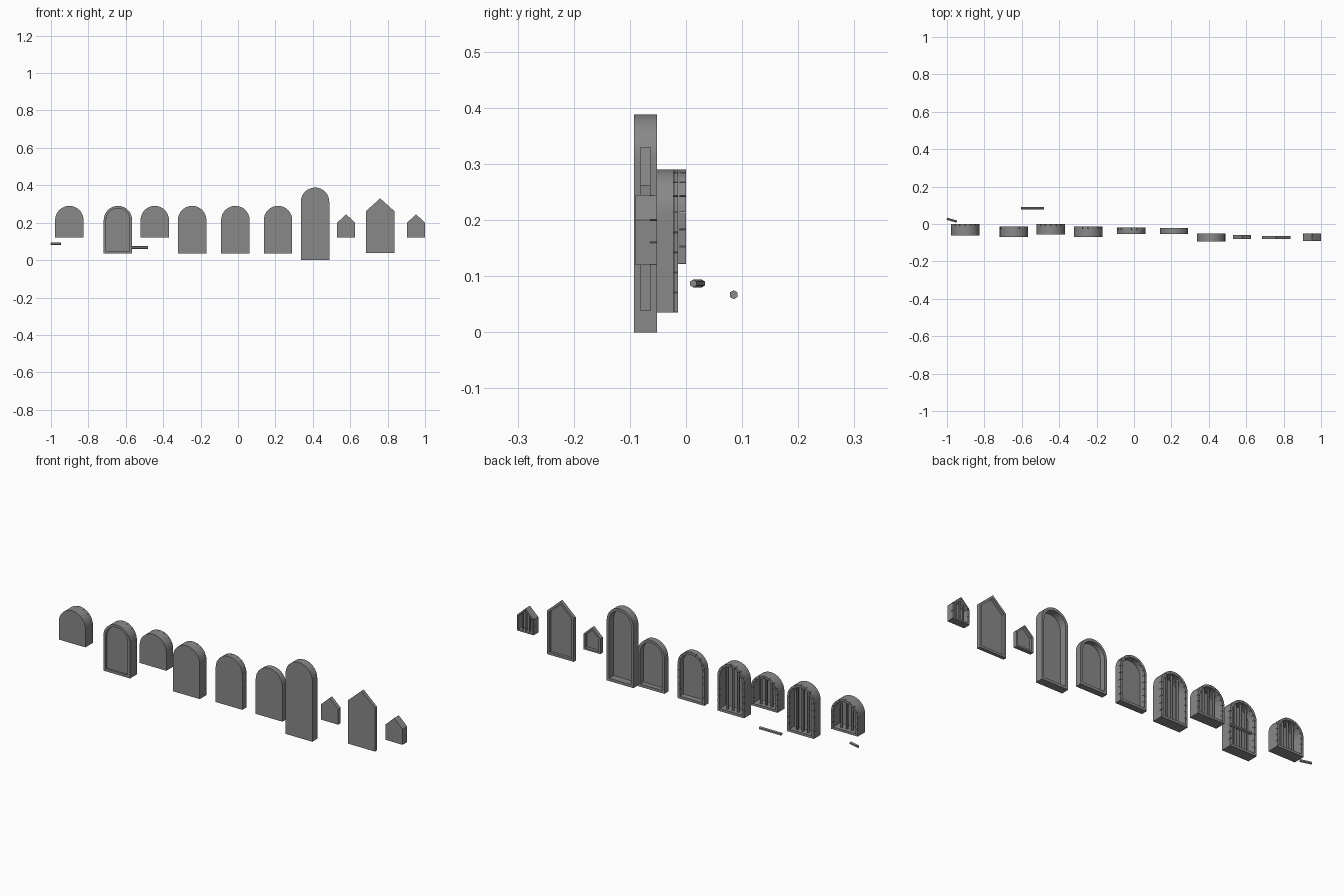
import bpy, bmesh, math
from mathutils import Vector

cube = bpy.data.objects.get("Cube")
if cube:
    bpy.data.objects.remove(cube)

stone = bpy.data.materials.new("stone_grey")
stone.use_nodes = True
GREY = (0.25, 0.25, 0.25, 1)
stone.diffuse_color = GREY
stone.node_tree.nodes["Principled BSDF"].inputs["Base Color"].default_value = GREY


def finish(bm, name, smooth=False):
    bmesh.ops.recalc_face_normals(bm, faces=bm.faces)
    mesh = bpy.data.meshes.new(name)
    bm.to_mesh(mesh)
    bm.free()
    mesh.materials.append(stone)
    ob = bpy.data.objects.new(name, mesh)
    bpy.context.collection.objects.link(ob)
    if smooth:
        bpy.ops.object.select_all(action='DESELECT')
        ob.select_set(True)
        bpy.context.view_layer.objects.active = ob
        bpy.ops.object.shade_smooth_by_angle(angle=math.radians(30))
    return ob


def outline(kind, cx, half, z0, z1, shoulder, t=0.0):
    """Opening outline, from bottom left over the head to bottom right, inset by t."""
    h, n = half - t, 16
    if kind == "arch":
        spring = z1 - half
        head = [(-h * math.cos(math.pi * i / n), spring + h * math.sin(math.pi * i / n))
                for i in range(n + 1)]
    else:
        slope = (z1 - shoulder) / half
        apex = z1 - t * math.hypot(1, slope)
        n = 4
        head = [(h * (2 * i / n - 1), apex - slope * h * abs(2 * i / n - 1))
                for i in range(n + 1)]
    steps = 2 * max(1, round((z1 - half - z0) / 0.034))
    low, top = z0 + t, head[0][1]
    jamb = [low + (top - low) * i / steps for i in range(steps)]
    pts = [(-h, z) for z in jamb] + head + [(h, z) for z in reversed(jamb)]
    return [Vector((cx + x, 0, z)) for x, z in pts]


def frame(name, shape, y0, y1, rim, panel, front_inset=0.0):
    """Solid surround with a recess cut from the back, and optionally the front."""
    outer, inner = outline(*shape), outline(*shape, rim)
    levels = [(outer, y0), (outer, y1), (inner, y1), (inner, y0 + panel)]
    if front_inset:
        levels = [(inner, y0 + front_inset), (inner, y0)] + levels
    bm = bmesh.new()
    rings = [[bm.verts.new((p.x, y, p.z)) for p in pts] for pts, y in levels]
    for a, b in zip(rings, rings[1:]):
        for i in range(len(a)):
            j = (i + 1) % len(a)
            bm.faces.new((a[i], a[j], b[j], b[i]))
    bm.faces.new(rings[0])
    bm.faces.new(rings[-1])
    finish(bm, name, True)


def blocks(name, shape, y0, y1, rim, gap=0.05):
    """Row of separate edging stones around the jambs and head, plus a sill."""
    outer, inner = outline(*shape), outline(*shape, rim)
    bm = bmesh.new()

    def prism(loop):
        a, b = ([bm.verts.new((p.x, y, p.z)) for p in loop] for y in (y0, y1))
        bm.faces.new(a)
        bm.faces.new(b)
        for i in range(len(a)):
            j = (i + 1) % len(a)
            bm.faces.new((a[i], a[j], b[j], b[i]))

    for i in range(0, len(outer) - 2, 2):
        sides = [(s[i].lerp(s[i + 1], gap), s[i + 1], s[i + 2].lerp(s[i + 1], gap))
                 for s in (outer, inner)]
        prism(list(sides[0]) + list(reversed(sides[1])))
    prism([outer[0], outer[-1], inner[-1], inner[0]])
    finish(bm, name)


def rod(name, a, b, r):
    """Six-sided rod between two points."""
    a, b = Vector(a), Vector(b)
    bm = bmesh.new()
    bmesh.ops.create_cone(bm, cap_ends=True, segments=6, radius1=r, radius2=r,
                          depth=(b - a).length)
    ob = finish(bm, name)
    ob.location = (a + b) / 2
    ob.rotation_mode = 'QUATERNION'
    ob.rotation_quaternion = (b - a).to_track_quat('Z', 'Y')


def bars(name, shape, y, rim, r):
    """Three upright bars filling the opening."""
    kind, cx, half, z0, z1, shoulder = shape
    for k in (-1, 0, 1):
        x = k * half * 0.4
        if kind == "arch":
            top = z1 - half + math.sqrt((half - rim) ** 2 - x * x)
        else:
            top = z1 - rim - abs(x) * (z1 - shoulder) / half
        rod(f"{name}_bar_{k + 2}", (cx + x, y, z0 + rim * 0.8), (cx + x, y, top), r)


# name, shape, front y, back y, rim, panel thickness, front recess, stones, bars
HALF = 0.076
PIECES = [
    ("barred_window_a", ("arch", -0.902, HALF, 0.122, 0.29, 0), -0.061, 0, 0.012, 0.004, 0, True, True),
    ("barred_door_a", ("arch", -0.642, HALF, 0.035, 0.29, 0), -0.07, -0.014, 0.013, 0.014, 0.01, True, True),
    ("barred_window_b", ("arch", -0.445, HALF, 0.122, 0.29, 0), -0.056, 0, 0.012, 0.004, 0, True, True),
    ("barred_door_b", ("arch", -0.245, HALF, 0.035, 0.29, 0), -0.07, -0.014, 0.013, 0.004, 0, True, True),
    ("stone_doorway", ("arch", -0.014, HALF, 0.035, 0.29, 0), -0.053, -0.02, 0.013, 0.004, 0, True, False),
    ("plain_doorway", ("arch", 0.214, HALF, 0.035, 0.29, 0), -0.053, -0.022, 0.014, 0.004, 0, False, False),
    ("tall_doorway", ("arch", 0.412, HALF, 0, 0.388, 0), -0.093, -0.052, 0.014, 0.004, 0, False, False),
    ("small_gable_window", ("gable", 0.578, 0.048, 0.12, 0.245, 0.2), -0.08, -0.06, 0.009, 0.004, 0, False, False),
    ("gable_doorway", ("gable", 0.76, HALF, 0.038, 0.33, 0.262), -0.081, -0.063, 0.012, 0.004, 0, False, False),
    ("barred_gable_window", ("gable", 0.952, 0.048, 0.12, 0.245, 0.2), -0.09, -0.052, 0.008, 0.004, 0, True, True),
]
for name, shape, y0, y1, rim, panel, recess, stones, barred in PIECES:
    rim_back = y1 - 0.012 if stones else y1
    frame(name + "_frame", shape, y0, rim_back, rim, panel, recess)
    if stones:
        blocks(name + "_stones", shape, rim_back, y1, rim)
    if barred:
        bars(name, shape, (y0 + y1) / 2 + 0.008, rim, shape[2] * 0.085)

# Loose rods lying behind the row
rod("short_loose_rod", (-1.0, 0.028, 0.087), (-0.947, 0.013, 0.087), 0.007)
rod("long_loose_rod", (-0.603, 0.085, 0.067), (-0.48, 0.085, 0.067), 0.008)
